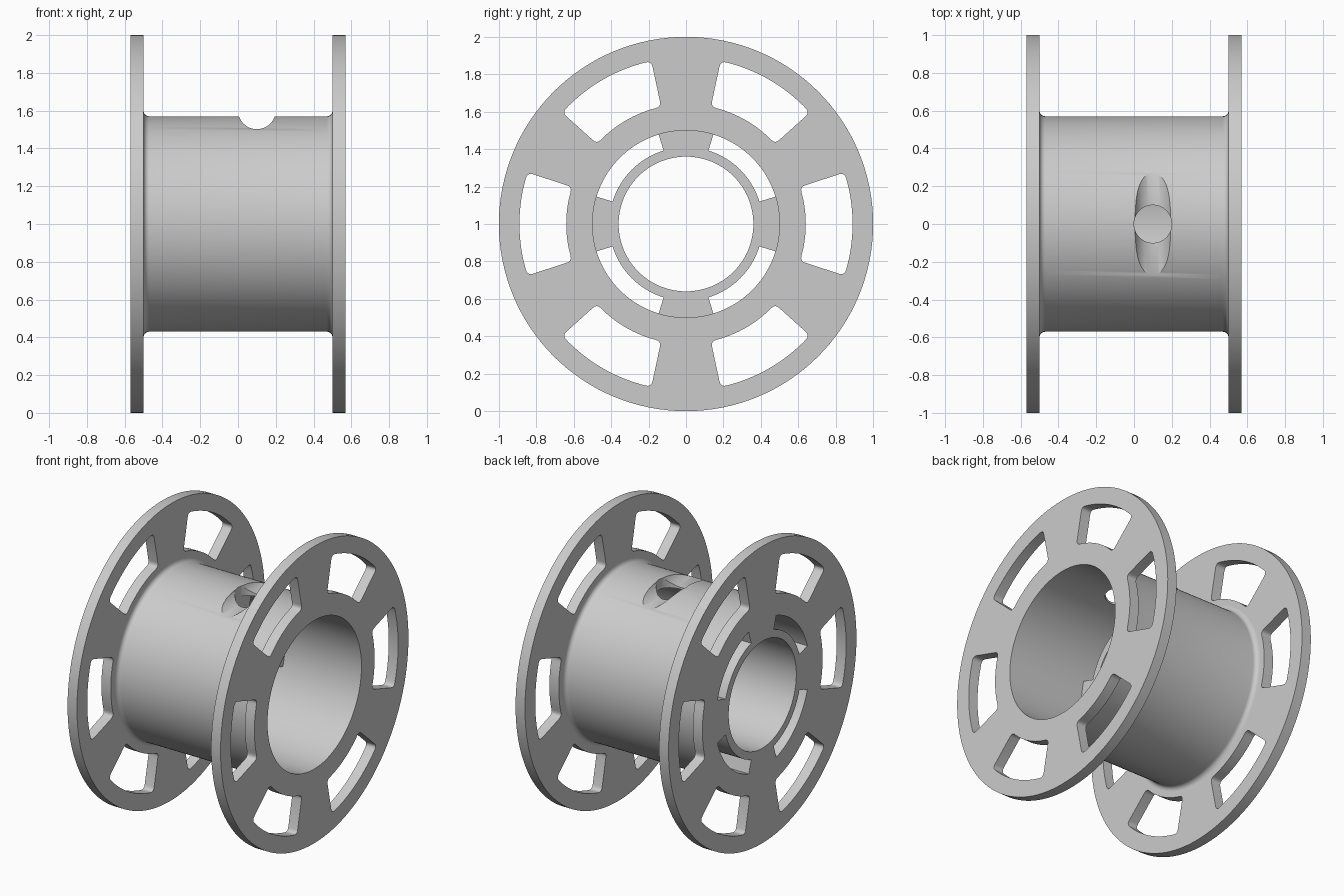
import bpy, bmesh
from math import pi, sin, cos, radians
from mathutils import Matrix, Vector

cube = bpy.data.objects.get("Cube")
if cube:
    bpy.data.objects.remove(cube)

SEG = 128
BORE, DRUM, FILLET = 0.5, 0.57, 0.03
INNER, OUTER = 0.5, 0.57          # flange faces along x

grey = bpy.data.materials.new("light grey plastic")
grey.use_nodes = True
colour = (0.6, 0.6, 0.6, 1)
grey.diffuse_color = colour
grey.node_tree.nodes["Principled BSDF"].inputs["Base Color"].default_value = colour


def select(obj):
    bpy.ops.object.select_all(action='DESELECT')
    obj.select_set(True)
    bpy.context.view_layer.objects.active = obj


def finish(obj):
    obj.data.materials.clear()
    obj.data.materials.append(grey)
    select(obj)
    bpy.ops.object.shade_smooth_by_angle(angle=radians(30))


def arc(r, start, end, steps):
    """Points on an arc, angles in degrees."""
    angles = [radians(start + (end - start) * i / steps) for i in range(steps + 1)]
    return [Vector((r * cos(a), r * sin(a))) for a in angles]


def circle(r):
    return arc(r, 0, 360, SEG)[:-1]


def window(mid, half=18, r0=0.64, r1=0.89, corner=0.03):
    """Ring sector with rounded corners."""
    def trim(r):
        return corner / r * 180 / pi
    a, b = mid - half, mid + half
    inner = arc(r0, b - trim(r0), a + trim(r0), 14)
    outer = arc(r1, a + trim(r1), b - trim(r1), 18)

    def bend(p, c, q):
        return [p * (1 - t) ** 2 + c * 2 * t * (1 - t) + q * t * t for t in (0.25, 0.5, 0.75)]

    def at(r, ang):
        return arc(r, ang, ang, 1)[0]
    pts = list(outer)
    for r, ang, first, last in ((r1, b, outer[-1], at(r1 - corner, b)),
                                (r0, b, at(r0 + corner, b), inner[0])):
        pts += ([] if r == r1 else [first]) + bend(first, at(r, ang), last) + ([last] if r == r1 else [])
    pts += inner
    p, q = at(r0 + corner, a), at(r1 - corner, a)
    pts += bend(inner[-1], at(r0, a), p) + [p, q] + bend(q, at(r1, a), outer[0])
    return pts


def plate(name, outlines, x0, x1):
    """Filled outlines, with holes, extruded along x from x0 to x1."""
    curve = bpy.data.curves.new(name, 'CURVE')
    curve.dimensions = '2D'
    curve.fill_mode = 'BOTH'
    curve.extrude = (x1 - x0) / 2
    for pts in outlines:
        spline = curve.splines.new('POLY')
        spline.points.add(len(pts) - 1)
        for point, p in zip(spline.points, pts):
            point.co = (p.x, p.y, 0, 1)
        spline.use_cyclic_u = True
    obj = bpy.data.objects.new(name, curve)
    bpy.context.collection.objects.link(obj)
    select(obj)
    bpy.ops.object.convert(target='MESH')
    obj = bpy.context.object
    # local x, y, z become world y, z, x
    turn = Matrix(((0, 0, 1, 0), (1, 0, 0, 0), (0, 1, 0, 0), (0, 0, 0, 1)))
    obj.data.transform(Matrix.Translation(((x0 + x1) / 2, 0, 1)) @ turn)
    bm = bmesh.new()
    bm.from_mesh(obj.data)
    bmesh.ops.remove_doubles(bm, verts=bm.verts, dist=1e-5)
    bmesh.ops.recalc_face_normals(bm, faces=bm.faces)
    bm.to_mesh(obj.data)
    bm.free()
    finish(obj)
    return obj


# Flanges with six rounded windows
rim = [circle(1.0), circle(BORE)] + [window(60 * i) for i in range(6)]
plate("left_flange", rim, INNER, OUTER)
plate("right_flange", rim, -OUTER, -INNER)

# Inner hub with four ribs, filling half of the drum
RIB = 17
outline = []
for k in range(4):
    outline += arc(BORE, 90 * k - RIB, 90 * k + RIB, 12)
    outline += arc(0.41, 90 * k + RIB, 90 * k + 90 - RIB, 20)
plate("inner_hub", [outline, circle(0.36)], -OUTER, 0)

# Drum: revolved tube with a fillet at each flange
half = [(INNER - FILLET * (1 - sin(t)), DRUM + FILLET * (1 - cos(t)))
        for t in (pi / 2 * i / 6 for i in range(7))]
profile = [(-INNER, BORE)] + [(-x, r) for x, r in reversed(half)] + half + [(INNER, BORE)]
bm = bmesh.new()
rings = []
for i in range(SEG):
    a = 2 * pi * i / SEG
    rings.append([bm.verts.new((x, r * cos(a), 1 + r * sin(a))) for x, r in profile])
n = len(profile)
for i in range(SEG):
    here, there = rings[i], rings[(i + 1) % SEG]
    for j in range(n):
        k = (j + 1) % n
        bm.faces.new((here[j], here[k], there[k], there[j]))
bmesh.ops.recalc_face_normals(bm, faces=bm.faces)
mesh = bpy.data.meshes.new("drum")
bm.to_mesh(mesh)
bm.free()
drum = bpy.data.objects.new("drum", mesh)
bpy.context.collection.objects.link(drum)


# Round hole in the top of the drum, and a rounded groove leading across it
def drill(name, location, rotation):
    bpy.ops.mesh.primitive_cylinder_add(vertices=48, radius=0.1, depth=0.8,
                                        location=location, rotation=rotation)
    cutter = bpy.context.object
    cutter.name = name
    cutter.hide_render = True
    mod = drum.modifiers.new(name, 'BOOLEAN')
    mod.operation = 'DIFFERENCE'
    mod.solver = 'EXACT'
    mod.object = cutter
    select(drum)
    bpy.ops.object.modifier_apply(modifier=name)
    bpy.data.objects.remove(cutter)


drill("hole_cutter", (0.1, 0, 1.6), (0, 0, 0))
drill("groove_cutter", (0.1, 0, 1.602), (pi / 2, 0, 0))
finish(drum)
